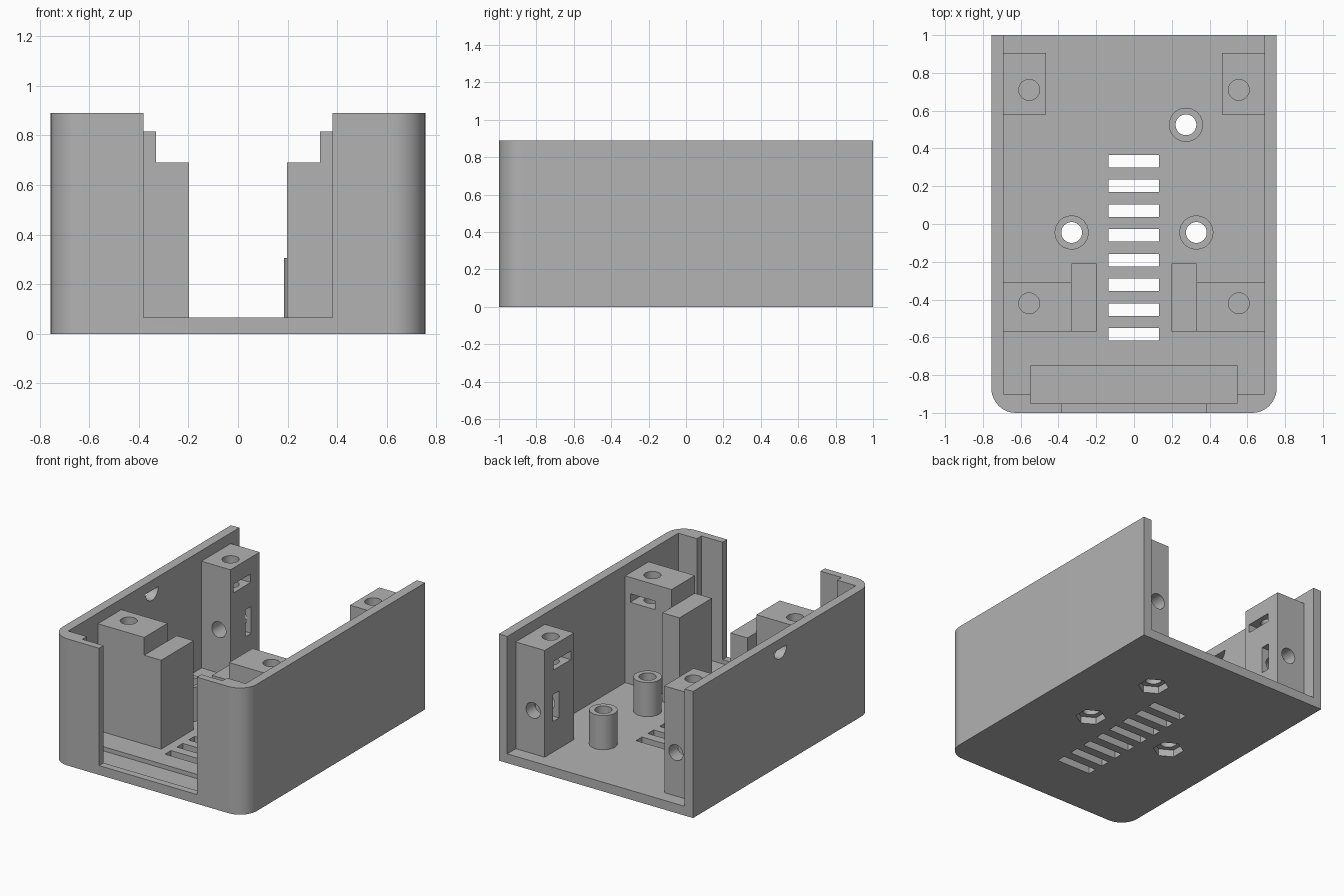
import bpy
import bmesh
import math
from mathutils import Matrix

cube = bpy.data.objects.get("Cube")
if cube:
    bpy.data.objects.remove(cube, do_unlink=True)

grey = bpy.data.materials.new("plain grey")
grey.use_nodes = True
colour = (0.45, 0.45, 0.45, 1)
grey.diffuse_color = colour
grey.node_tree.nodes["Principled BSDF"].inputs["Base Color"].default_value = colour

HALF, HEIGHT, FLOOR, INNER = 0.755, 0.89, 0.065, 0.69
SINK = 0.02          # overlap of parts into floor and walls
HOLE = 0.055
BOSS_TOP, ARM_TOP, POST_TOP = 0.815, 0.69, 0.305


def make_object(name, bm):
    bmesh.ops.recalc_face_normals(bm, faces=bm.faces)
    mesh = bpy.data.meshes.new(name)
    bm.to_mesh(mesh)
    bm.free()
    mesh.materials.append(grey)
    obj = bpy.data.objects.new(name, mesh)
    bpy.context.collection.objects.link(obj)
    return obj


def box(name, xs, ys, zs):
    bm = bmesh.new()
    bmesh.ops.create_cube(bm, size=1)
    for v in bm.verts:
        for axis, (low, high) in enumerate((xs, ys, zs)):
            v.co[axis] = high if v.co[axis] > 0 else low
    return make_object(name, bm)


def cylinder(name, centre, radius, length, axis="Z", sides=48):
    bm = bmesh.new()
    turn = Matrix.Identity(4) if axis == "Z" else Matrix.Rotation(math.pi / 2, 4, axis)
    bmesh.ops.create_cone(bm, cap_ends=True, segments=sides, radius1=radius,
                          radius2=radius, depth=length,
                          matrix=Matrix.Translation(centre) @ turn)
    return make_object(name, bm)


def prism(name, outline, height):
    bm = bmesh.new()
    face = bm.faces.new([bm.verts.new((x, y, 0)) for x, y in outline])
    top = bmesh.ops.extrude_face_region(bm, geom=[face])["geom"]
    bmesh.ops.translate(bm, vec=(0, 0, height),
                        verts=[g for g in top if isinstance(g, bmesh.types.BMVert)])
    return make_object(name, bm)


def combine(target, tool, operation="DIFFERENCE"):
    mod = target.modifiers.new("shape", "BOOLEAN")
    mod.operation, mod.solver, mod.object = operation, "EXACT", tool
    bpy.context.view_layer.objects.active = target
    bpy.ops.object.modifier_apply(modifier=mod.name)
    bpy.data.objects.remove(tool, do_unlink=True)


def smooth(obj):
    bpy.ops.object.select_all(action="DESELECT")
    obj.select_set(True)
    bpy.context.view_layer.objects.active = obj
    bpy.ops.object.shade_smooth_by_angle(angle=math.radians(30))


# Outer tray with rounded front corners
R, STEPS = 0.13, 12
outline = [(HALF, 1), (-HALF, 1)]
for cx, start in ((-HALF + R, math.pi), (HALF - R, 1.5 * math.pi)):
    for i in range(STEPS + 1):
        a = start + i / STEPS * math.pi / 2
        outline.append((cx + R * math.cos(a), -1 + R + R * math.sin(a)))
shell = prism("case_shell", outline, HEIGHT)

# Cavity, front opening and panel groove
combine(shell, box("cavity_cut", (-INNER, INNER), (-0.9, 1.1), (FLOOR, 1)))
combine(shell, box("opening_cut", (-0.38, 0.38), (-1.1, -0.8), (FLOOR, 1)))
combine(shell, box("groove_cut", (-0.545, 0.545), (-0.95, -0.75), (FLOOR - 0.03, 1)))

# Floor vents
for i in range(8):
    y = 0.333 - i * 0.131
    combine(shell, box("vent_cut", (-0.135, 0.132), (y - 0.033, y + 0.033), (-0.1, 0.2)))

# Half-round cable notch in one side wall
notch = cylinder("notch_cut", (-HALF, 0.03, 0.82), 0.07, 0.4, "Y")
combine(notch, box("notch_top", (-2, 0), (-1, 1), (0.82, 1)))
combine(shell, notch)

# Standoff posts with through holes and hexagonal nut pockets below
for name, x, y in (("left_post", 0.33, -0.045), ("right_post", -0.33, -0.045),
                   ("rear_post", 0.275, 0.525)):
    combine(shell, cylinder("pocket_cut", (x, y, 0), 0.1, 0.1, sides=6))
    combine(shell, cylinder("hole_cut", (x, y, 0), HOLE, 0.5))
    post = cylinder(name, (x, y, (FLOOR + POST_TOP) / 2), 0.09, POST_TOP - FLOOR)
    combine(post, cylinder("hole_cut", (x, y, 0.2), HOLE, 0.6))
    smooth(post)
smooth(shell)

# Screw bosses, mirrored left and right
for side, word in ((1, "left"), (-1, "right")):
    def span(a, b):
        return sorted((side * a, side * b))

    x = side * 0.555
    bottom = FLOOR - SINK

    # Rear boss: top screw, lengthwise screw, and nut slots on the inner side
    rear = box(word + "_rear_boss", span(0.465, INNER + SINK), (0.58, 0.905), (bottom, BOSS_TOP))
    combine(rear, box("nut_cut", span(0.4, 0.65), (0.615, 0.805), (0.64, 0.70)))
    combine(rear, box("nut_cut", span(0.4, 0.65), (0.745, 0.81), (0.28, 0.47)))
    combine(rear, cylinder("screw_cut", (x, 0.71, 0.75), HOLE, 0.4))
    combine(rear, cylinder("screw_cut", (x, 0.75, 0.37), HOLE, 0.6, "X"))
    smooth(rear)

    # Front boss with its lower arm and a nut slot at the back
    front = box(word + "_front_boss", span(0.33, INNER + SINK), (-0.57, -0.31), (bottom, BOSS_TOP))
    arm = box("arm", span(0.198, 0.33), (-0.57, -0.21), (bottom, ARM_TOP))
    combine(front, arm, "UNION")
    combine(front, box("nut_cut", span(0.46, 0.65), (-0.515, -0.2), (0.64, 0.70)))
    combine(front, cylinder("screw_cut", (x, -0.42, 0.75), HOLE, 0.4))
    smooth(front)
